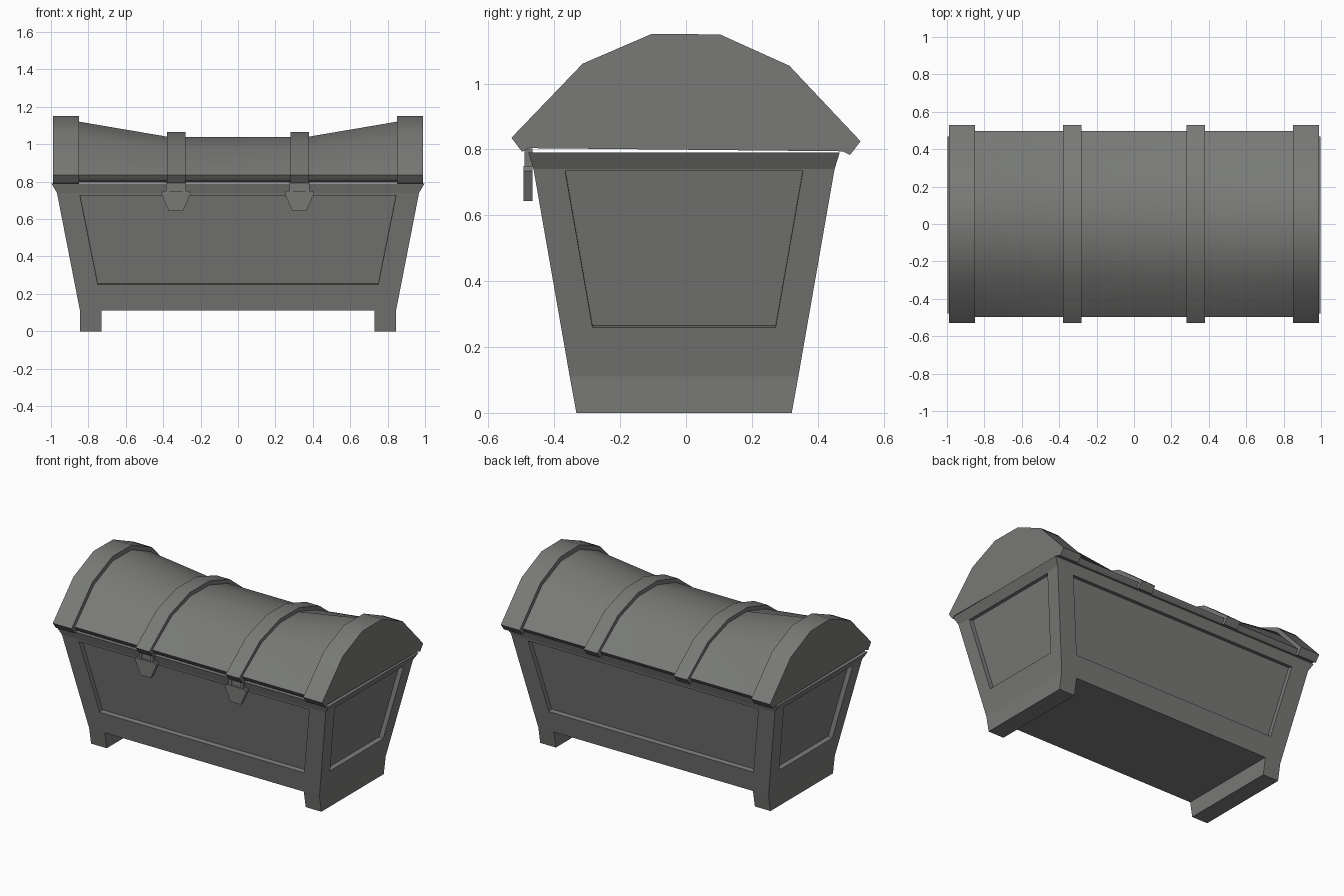
import bpy, bmesh, math
from mathutils import Vector

if "Cube" in bpy.data.objects:
    bpy.data.objects.remove(bpy.data.objects["Cube"])

grey = bpy.data.materials.new("weathered_grey")
grey.diffuse_color = (0.19, 0.195, 0.185, 1)
grey.use_nodes = True
grey.node_tree.nodes["Principled BSDF"].inputs["Base Color"].default_value = grey.diffuse_color


def finish(name, bm, smooth=False):
    bmesh.ops.recalc_face_normals(bm, faces=bm.faces)
    me = bpy.data.meshes.new(name)
    bm.to_mesh(me)
    bm.free()
    me.materials.append(grey)
    ob = bpy.data.objects.new(name, me)
    bpy.context.collection.objects.link(ob)
    if smooth:
        bpy.ops.object.select_all(action='DESELECT')
        ob.select_set(True)
        bpy.context.view_layer.objects.active = ob
        bpy.ops.object.shade_smooth_by_angle(angle=math.radians(32))
    return ob


def loft(bm, rings):
    """Skin a list of equal-length point rings and cap both ends."""
    vs = [[bm.verts.new(p) for p in r] for r in rings]
    n = len(vs[0])
    for a, b in zip(vs, vs[1:]):
        for i in range(n):
            bm.faces.new((a[i], a[(i + 1) % n], b[(i + 1) % n], b[i]))
    bm.faces.new(vs[0])
    bm.faces.new(vs[-1])


# Chest body: flared tub with recessed panels and two end feet
YC = -0.006
LOW, KINK, TOP = (0.845, 0.347, 0.11), (0.968, 0.457, 0.74), (0.998, 0.473, 0.791)
bm = bmesh.new()
loft(bm, [[(sx * x, YC + sy * y, z) for sx, sy in ((-1, -1), (1, -1), (1, 1), (-1, 1))]
          for x, y, z in (LOW, KINK, TOP)])
bmesh.ops.recalc_face_normals(bm, faces=bm.faces)
bm.normal_update()
walls = [f for f in bm.faces if abs(f.normal.z) < 0.5 and f.calc_center_median().z < 0.6]
for f in walls:
    long_side = abs(f.normal.y) > abs(f.normal.x)
    n = f.normal.copy()
    bmesh.ops.inset_individual(bm, faces=[f], thickness=0.05, use_even_offset=True)
    for v in f.verts:
        up = v.co.z > 0.45
        if long_side:
            z, u = (0.725, 0.845) if up else (0.25, 0.75)
        else:
            z, u = (0.735, 0.361) if up else (0.26, 0.278)
        t = (z - LOW[2]) / (KINK[2] - LOW[2])
        wx, wy = (LOW[i] + t * (KINK[i] - LOW[i]) for i in (0, 1))
        sx = math.copysign(1, v.co.x)
        sy = math.copysign(1, v.co.y - YC)
        v.co = (sx * (u if long_side else wx), YC + sy * (wy if long_side else u), z)
    r = bmesh.ops.extrude_discrete_faces(bm, faces=[f])
    bmesh.ops.translate(bm, verts=r["faces"][0].verts[:], vec=-n * 0.03)

# Feet: cut the underside and pull its two ends down
for cx in (-0.73, 0.73):
    bm.normal_update()
    fs = [f for f in bm.faces if all(abs(v.co.z - LOW[2]) < 1e-4 for v in f.verts)]
    geom = list({e for f in fs for e in list(f.verts) + list(f.edges)}) + fs
    bmesh.ops.bisect_plane(bm, geom=geom, plane_co=(cx, 0, 0), plane_no=(1, 0, 0))
fs = [f for f in bm.faces if all(abs(v.co.z - LOW[2]) < 1e-4 for v in f.verts)
      and abs(f.calc_center_median().x) > 0.7]
for f in fs:
    r = bmesh.ops.extrude_discrete_faces(bm, faces=[f])
    for v in r["faces"][0].verts:
        v.co = (v.co.x, YC + (v.co.y - YC) * 0.327 / 0.347, 0)
finish("chest_body", bm)


# Lid: faceted barrel profile, leaning slightly forward-up
def profile(x, w, top, lip, lip_z):
    h = top - 0.83
    half = [(0.475, 0.799), (lip, lip_z), (w, 0.83), (0.592 * w, 0.83 + 0.71 * h), (0.195 * w, top)]
    pts = [(-y, z) for y, z in half] + half[::-1]
    return [(x, y, z - 0.01 * y) for y, z in pts]


bm = bmesh.new()
loft(bm, [profile(x, 0.498, t, 0.48, 0.803)
          for x, t in ((-0.87, 1.123), (-0.37, 1.038), (0.37, 1.038), (0.87, 1.123))])
finish("lid", bm, True)

# Raised straps over the lid, and thick lid ends
for side, s in (("left", -1), ("right", 1)):
    for name, x0, x1, top in (("strap", 0.28, 0.38, 1.065), ("lid_end", 0.85, 0.988, 1.15)):
        bm = bmesh.new()
        loft(bm, [profile(s * x, 0.53, top, 0.498, 0.788) for x in (x0, x1)])
        finish(f"{side}_{name}", bm, True)


# Latches: hanging shield plates on two prongs
def plate(name, pts, y0, y1):
    bm = bmesh.new()
    loft(bm, [[(x, y, z) for x, z in pts] for y in (y0, y1)])
    finish(name, bm)


for side, cx in (("left", -0.332), ("right", 0.328)):
    half = [(0.038, 0.643), (0.078, 0.735), (0.072, 0.75), (0.034, 0.75)]
    pts = [(cx + x, z) for x, z in half] + [(cx - x, z) for x, z in half[::-1]]
    plate(f"{side}_latch_shield", pts, -0.494, -0.466)
    for i, (a, b, y) in enumerate(((-0.053, -0.034, -0.49), (0.034, 0.053, -0.49), (-0.034, 0.034, -0.482))):
        plate(f"{side}_latch_tab_{i}",
              [(cx + a, 0.745), (cx + b, 0.745), (cx + b, 0.803), (cx + a, 0.803)], y, -0.466)
